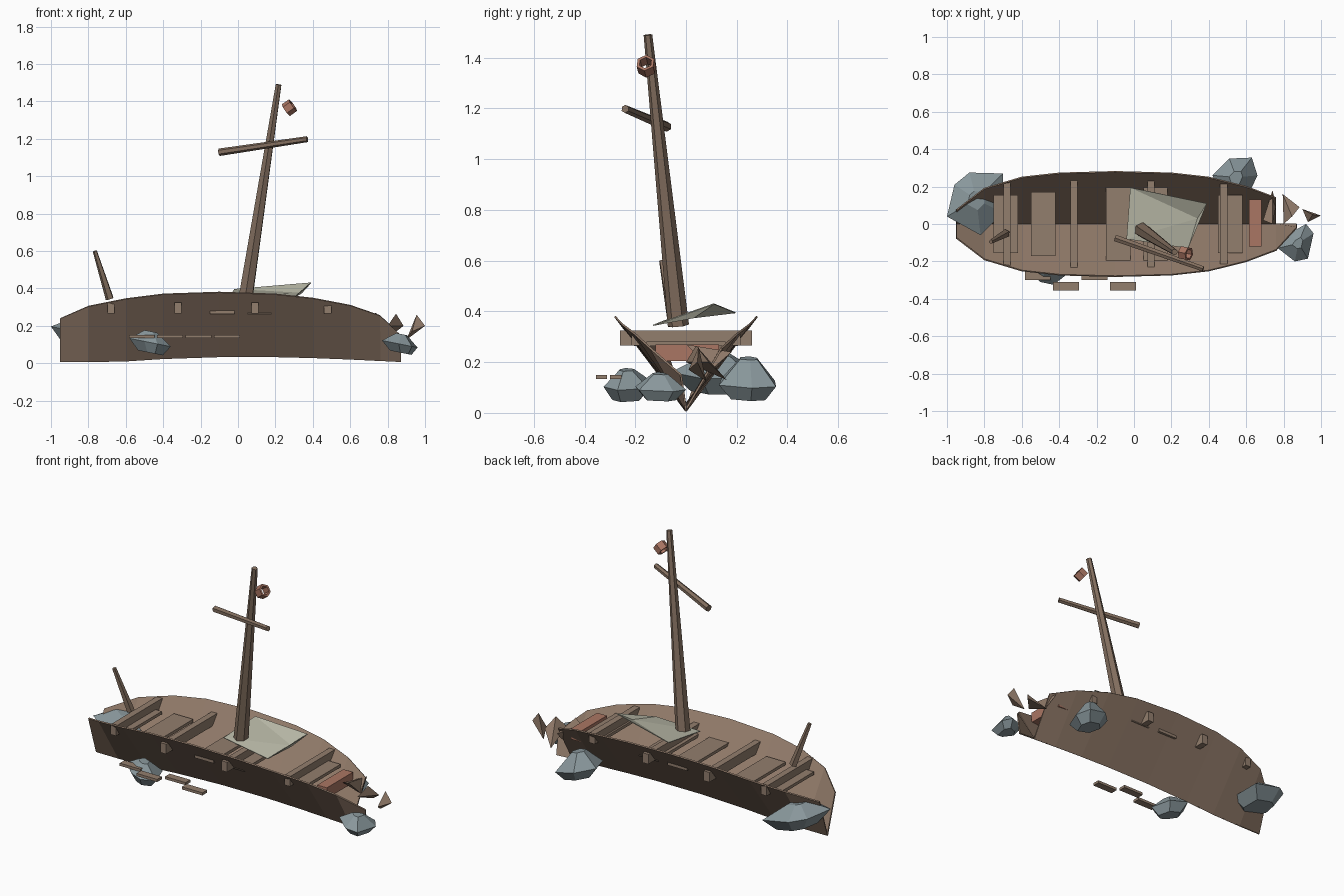
import bpy
import bmesh
from mathutils import Vector

cube = bpy.data.objects.get("Cube")
if cube:
    bpy.data.objects.remove(cube, do_unlink=True)


def material(name, colour):
    mat = bpy.data.materials.new(name)
    mat.use_nodes = True
    mat.diffuse_color = (*colour, 1)
    mat.node_tree.nodes["Principled BSDF"].inputs["Base Color"].default_value = (*colour, 1)
    return mat


HULL = material("hull wood", (0.29, 0.20, 0.145))
WOOD = material("plank wood", (0.29, 0.21, 0.155))
SPAR = material("spar wood", (0.23, 0.16, 0.115))
RUST = material("rusty red", (0.40, 0.18, 0.125))
ROCK = material("grey rock", (0.25, 0.31, 0.33))
CLOTH = material("sail cloth", (0.50, 0.50, 0.40))


def mesh_object(name, verts, faces, mat, solid=True):
    bm = bmesh.new()
    vs = [bm.verts.new(v) for v in verts]
    for f in faces:
        bm.faces.new([vs[i] for i in f])
    if solid:
        bmesh.ops.recalc_face_normals(bm, faces=bm.faces[:])
    mesh = bpy.data.meshes.new(name)
    bm.to_mesh(mesh)
    bm.free()
    mesh.materials.append(mat)
    obj = bpy.data.objects.new(name, mesh)
    bpy.context.collection.objects.link(obj)
    return obj


def box(name, centre, size, mat):
    signs = (-0.5, 0.5)
    verts = [Vector(centre) + Vector((i * size[0], j * size[1], k * size[2]))
             for i in signs for j in signs for k in signs]
    faces = [(0, 1, 3, 2), (4, 6, 7, 5), (0, 4, 5, 1), (2, 3, 7, 6), (0, 2, 6, 4), (1, 5, 7, 3)]
    return mesh_object(name, verts, faces, mat)


def spar(name, start, end, r1, r2, mat, sides=6, capped=True):
    a, b = Vector(start), Vector(end)
    bm = bmesh.new()
    bmesh.ops.create_cone(bm, cap_ends=capped, segments=sides, radius1=r1, radius2=r2,
                          depth=(b - a).length)
    mesh = bpy.data.meshes.new(name)
    bm.to_mesh(mesh)
    bm.free()
    mesh.materials.append(mat)
    obj = bpy.data.objects.new(name, mesh)
    bpy.context.collection.objects.link(obj)
    obj.location = (a + b) / 2
    obj.rotation_mode = 'QUATERNION'
    obj.rotation_quaternion = (b - a).to_track_quat('Z', 'Y')
    return obj


def thicken(obj, amount):
    mod = obj.modifiers.new("thickness", 'SOLIDIFY')
    mod.thickness = amount
    mod.offset = 0


# Hull sides: x, half width, rim height, keel height
STATIONS = [(-0.95, 0.075, 0.24, 0.008), (-0.8, 0.19, 0.305, 0.008), (-0.6, 0.25, 0.345, 0.012),
            (-0.4, 0.272, 0.37, 0.025), (-0.1, 0.28, 0.38, 0.035), (0.2, 0.272, 0.37, 0.035),
            (0.4, 0.25, 0.348, 0.03), (0.6, 0.2, 0.31, 0.022), (0.76, 0.14, 0.255, 0.014),
            (0.87, 0.02, 0.15, 0.008)]


def hull_side(name, side, stations):
    verts = []
    for x, width, rim, keel in stations:
        verts += [(x, 0, keel), (x, side * width, rim)]
    faces = [(2 * i, 2 * i + 2, 2 * i + 3, 2 * i + 1) for i in range(len(stations) - 1)]
    thicken(mesh_object(name, verts, faces, HULL), 0.008)


hull_side("front_hull_side", -1, STATIONS)
hull_side("back_hull_side", 1, STATIONS[:-1])

# Cross beams piercing the hull
for i, (x, length) in enumerate([(-0.68, 0.45), (-0.32, 0.52), (0.09, 0.52), (0.48, 0.43)]):
    box(f"cross_beam_{i + 1}", (x, 0, 0.295), (0.038, length, 0.06), WOOD)

# Remaining deck boards
for i, (x, length) in enumerate([(-0.685, 0.31), (-0.485, 0.34), (-0.085, 0.41),
                                 (0.115, 0.39), (0.515, 0.31)]):
    box(f"deck_board_{i + 1}", (x, 0, 0.272), (0.13, length, 0.018), WOOD)
box("red_chest", (0.648, 0.005, 0.237), (0.065, 0.25, 0.065), RUST)

# Loose planks floating beside the hull
for i in range(4):
    box(f"loose_plank_{i + 1}", (-0.515 + 0.152 * i, -0.333 if i % 2 else -0.277, 0.142),
        (0.138, 0.045, 0.016), WOOD)

# Mast, yard, post and ring
spar("mast", (0.04, -0.03, 0.345), (0.217, -0.15, 1.49), 0.042, 0.017, SPAR)
spar("yard", (-0.1, -0.075, 1.128), (0.37, -0.24, 1.198), 0.02, 0.016, SPAR)
spar("stern_post", (-0.685, -0.05, 0.345), (-0.765, -0.095, 0.6), 0.023, 0.012, SPAR, 5)
ring = spar("lookout_ring", (0.256, -0.153, 1.353), (0.294, -0.16, 1.38), 0.032, 0.032,
            RUST, 6, False)
thicken(ring, 0.012)

# Fallen sail
sail = mesh_object("fallen_sail",
                   [(-0.02, 0.195, 0.395), (0.39, 0.11, 0.43), (0.29, -0.13, 0.345),
                    (-0.04, -0.08, 0.365), (0.34, 0.03, 0.375)],
                   [(0, 4, 1), (1, 4, 2), (2, 4, 3), (3, 4, 0)], CLOTH)
thicken(sail, 0.004)

# Broken bow splinters
SPLINTERS = [[(0.80, 0.0, 0.2), (0.845, 0.04, 0.265), (0.885, 0.09, 0.2), (0.795, 0.16, 0.13)],
             [(0.90, 0.08, 0.125), (0.955, 0.05, 0.26), (1.0, 0.045, 0.2), (0.93, 0.01, 0.17)],
             [(0.69, 0.02, 0.25), (0.74, 0.18, 0.24), (0.74, 0.0, 0.27), (0.76, 0.1, 0.17)]]
for i, points in enumerate(SPLINTERS):
    mesh_object(f"bow_splinter_{i + 1}", points, [(0, 1, 2), (0, 3, 1), (1, 3, 2), (2, 3, 0)], HULL)


# Rocks: an outline lofted to a narrower foot and a small crown
def rock(name, outline, foot, middle, crown):
    n = len(outline)
    cx = sum(p[0] for p in outline) / n
    cy = sum(p[1] for p in outline) / n
    verts = []
    for scale, z in ((0.6, foot), (1, middle), (0.3, crown)):
        for x, y in outline:
            dx, dy = (x - cx) * scale, (y - cy) * scale
            verts.append((cx + dx, cy + dy, z - 0.2 * dx))
    faces = [tuple(range(n)), tuple(range(2 * n, 3 * n))]
    for r in (0, n):
        faces += [(r + i, r + (i + 1) % n, r + n + (i + 1) % n, r + n + i) for i in range(n)]
    mesh_object(name, verts, faces, ROCK)


rock("stern_rock", [(-1, 0.04), (-0.96, 0.21), (-0.88, 0.275), (-0.7, 0.27), (-0.7, 0.06),
                    (-0.82, -0.06)], 0.09, 0.165, 0.23)
rock("back_rock", [(0.42, 0.26), (0.51, 0.35), (0.63, 0.355), (0.66, 0.26), (0.6, 0.13),
                   (0.46, 0.14)], 0.06, 0.12, 0.215)
rock("front_rock", [(-0.58, -0.24), (-0.5, -0.31), (-0.43, -0.325), (-0.36, -0.27),
                    (-0.4, -0.15), (-0.52, -0.13)], 0.055, 0.11, 0.17)
rock("bow_rock", [(0.77, -0.13), (0.86, -0.2), (0.93, -0.185), (0.96, -0.05), (0.92, 0.0),
                  (0.83, -0.05)], 0.055, 0.1, 0.155)
